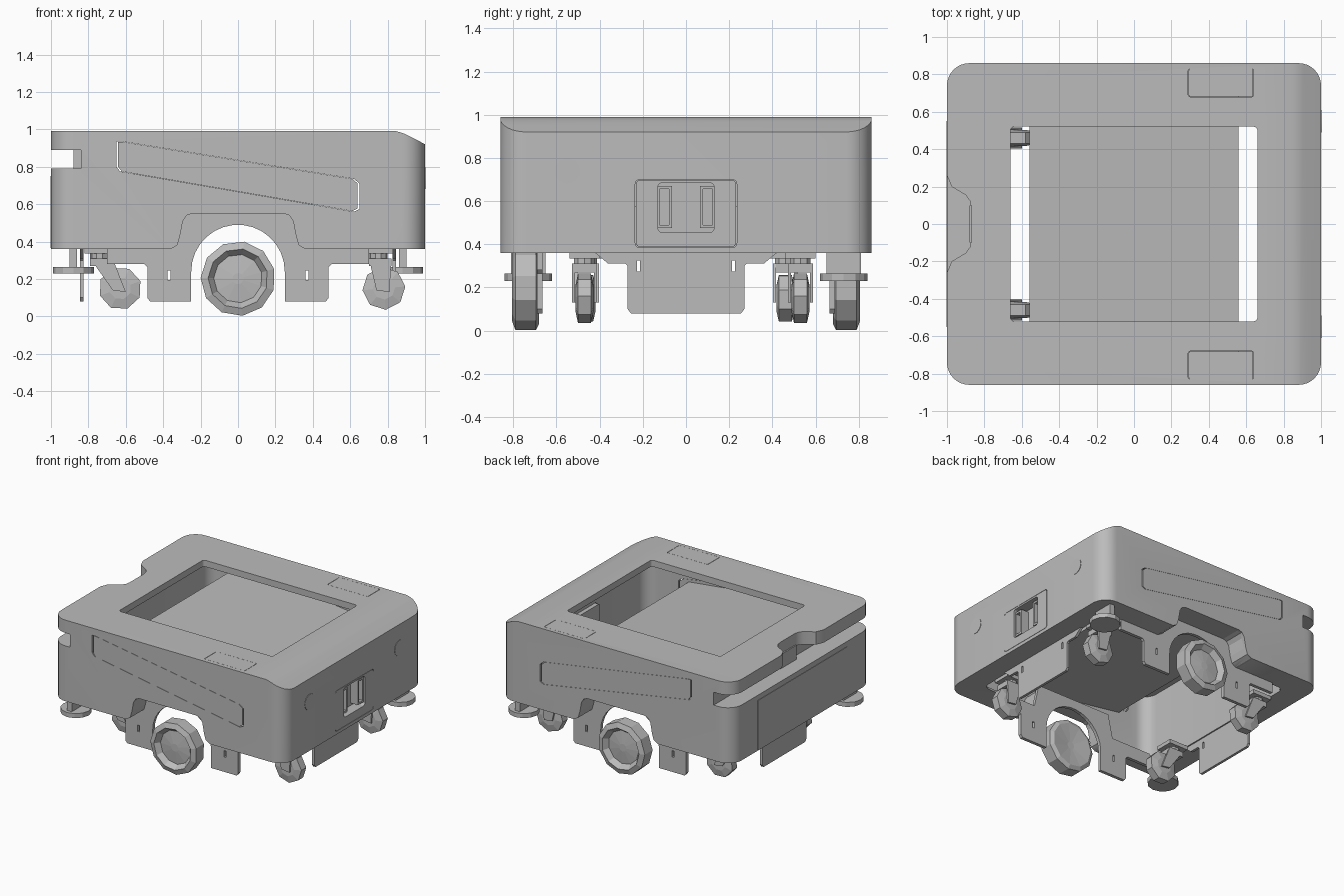
import bpy, bmesh, math
from mathutils import Vector

cube = bpy.data.objects.get("Cube")
if cube:
    bpy.data.objects.remove(cube, do_unlink=True)

grey = bpy.data.materials.new("light grey")
grey.use_nodes = True
grey.diffuse_color = (0.5, 0.5, 0.5, 1)
grey.node_tree.nodes["Principled BSDF"].inputs["Base Color"].default_value = (0.5, 0.5, 0.5, 1)


def finish(name, bm):
    bmesh.ops.recalc_face_normals(bm, faces=bm.faces[:])
    mesh = bpy.data.meshes.new(name)
    bm.to_mesh(mesh)
    bm.free()
    mesh.materials.append(grey)
    ob = bpy.data.objects.new(name, mesh)
    bpy.context.collection.objects.link(ob)
    return ob


def place(axis, u, v, w):
    return {"x": (w, u, v), "y": (u, w, v), "z": (u, v, w)}[axis]


def prism(name, points, axis, lo, hi):
    """Extrude a closed outline along an axis."""
    bm = bmesh.new()
    face = bm.faces.new([bm.verts.new(place(axis, u, v, lo)) for u, v in points])
    new = bmesh.ops.extrude_face_region(bm, geom=[face])["geom"]
    shift = Vector(place(axis, 0, 0, hi - lo))
    bmesh.ops.translate(bm, vec=shift, verts=[g for g in new if isinstance(g, bmesh.types.BMVert)])
    return finish(name, bm)


def arc(cu, cv, r, start, end, steps):
    angles = [math.radians(start + (end - start) * i / steps) for i in range(steps + 1)]
    return [(cu + r * math.cos(a), cv + r * math.sin(a)) for a in angles]


def rounded(u0, v0, u1, v1, r, steps=4):
    return (arc(u1 - r, v1 - r, r, 0, 90, steps) + arc(u0 + r, v1 - r, r, 90, 180, steps)
            + arc(u0 + r, v0 + r, r, 180, 270, steps) + arc(u1 - r, v0 + r, r, 270, 360, steps))


def rect(u0, v0, u1, v1):
    return [(u0, v0), (u1, v0), (u1, v1), (u0, v1)]


def mirrored(points):
    return points + [(-u, v) for u, v in reversed(points)]


def cut(ob, cutter):
    mod = ob.modifiers.new("cut", "BOOLEAN")
    mod.object, mod.operation, mod.solver = cutter, "DIFFERENCE", "EXACT"
    bpy.context.view_layer.objects.active = ob
    bpy.ops.object.modifier_apply(modifier=mod.name)
    bpy.data.objects.remove(cutter, do_unlink=True)


def panel(name, ob, points, axis, lo, hi):
    """Cut an outline out of ob and refill it, leaving a fine gap."""
    cut(ob, prism("panel_cutter", points, axis, lo - 0.02, hi + 0.02))
    cu = sum(p[0] for p in points) / len(points)
    cv = sum(p[1] for p in points) / len(points)
    return prism(name, [(cu + (u - cu) * 0.985, cv + (v - cv) * 0.985) for u, v in points], axis, lo, hi)


def smooth(ob):
    bpy.ops.object.select_all(action="DESELECT")
    ob.select_set(True)
    bpy.context.view_layer.objects.active = ob
    bpy.ops.object.shade_smooth_by_angle(angle=math.radians(35))


def lathe(name, rings, sides, centre, turn=0.0):
    """Turn (radius, offset) rings about the y axis through centre."""
    bm = bmesh.new()
    loops = []
    for r, off in rings:
        loops.append([bm.verts.new(Vector(centre) + Vector((x, off, z)))
                      for x, z in arc(0, 0, r, turn, turn + 360, sides)[:-1]])
    for a, b in zip(loops, loops[1:]):
        for i in range(sides):
            j = (i + 1) % sides
            bm.faces.new((a[i], a[j], b[j], b[i]))
    bm.faces.new(loops[0])
    bm.faces.new(loops[-1])
    return finish(name, bm)


# Hollow body shell with rounded corners, open above and below
body = prism("body", rounded(-1, -0.86, 1, 0.86, 0.12, 8), "z", 0.36, 0.99)
cut(body, prism("cavity_cutter", rounded(-0.82, -0.835, 0.93, 0.835, 0.1, 6), "z", 0.375, 0.94))
cut(body, prism("floor_cutter", rounded(-0.815, -0.67, 0.825, 0.67, 0.05), "z", 0.2, 0.5))
cut(body, prism("opening_cutter", rounded(-0.66, -0.52, 0.66, 0.52, 0.02), "z", 0.8, 1.2))
nose = [(0.84, 0.992), (0.89, 0.977), (0.94, 0.952), (1.01, 0.915), (1.1, 0.915), (1.1, 1.1), (0.84, 1.1)]
cut(body, prism("nose_cutter", nose, "y", -1, 1))
cut(body, prism("slot_cutter", rect(-1.1, 0.79, -0.84, 0.89), "y", -1, 1))

# Finger cutout in the end of the top plate
scoop = [(-1.1, -0.26), (-1, -0.26), (-0.975, -0.2), (-0.9, -0.155), (-0.875, -0.12), (-0.87, -0.08)]
scoop += [(u, -v) for u, v in reversed(scoop)]
cut(body, prism("scoop_cutter", scoop, "z", 0.84, 1.1))

# Wheel arches through both sides
arch = mirrored([(-0.36, 0.3), (-0.36, 0.36), (-0.325, 0.38), (-0.31, 0.43), (-0.295, 0.51),
                 (-0.275, 0.54), (-0.245, 0.55)])
cut(body, prism("arch_cutter", arch, "y", -1, 1))

# End panel with a recessed socket window
socket_panel = panel("socket_panel", body, rounded(-0.235, 0.385, 0.235, 0.70, 0.02), "x", 0.9, 1.0)
cut(socket_panel, prism("window_cutter", rounded(-0.13, 0.455, 0.13, 0.685, 0.02), "x", 0.92, 1.1))

# Slanted side bands, top hatches, sockets and end buttons
band = [(-0.65, 0.80), (-0.63, 0.775), (0.62, 0.56), (0.65, 0.575), (0.65, 0.71), (0.62, 0.735),
        (-0.62, 0.935), (-0.65, 0.935)]
for s in (-1, 1):
    panel("side_band", body, band, "y", *sorted((s * 0.835, s * 0.86)))
    panel("top_hatch", body, rounded(0.29, s * 0.755 - 0.075, 0.64, s * 0.755 + 0.075, 0.01), "z", 0.945, 0.99)
    sock = prism("socket", rect(s * 0.1 - 0.035, 0.475, s * 0.1 + 0.035, 0.67), "x", 0.9, 0.985)
    cut(sock, prism("socket_cutter", rect(s * 0.1 - 0.022, 0.49, s * 0.1 + 0.022, 0.655), "x", 0.95, 1.1))
    prism("end_button", arc(s * 0.55, 0.74, 0.06, 0, 360, 24)[:-1], "x", 0.99, 1.003)
smooth(body)
prism("end_door", rect(-0.55, 0.365, 0.55, 0.75), "x", -1.003, -0.99)
prism("slot_sensor", rect(-0.88, -0.1, -0.83, 0.1), "z", 0.78, 0.9)

# Sloping load deck, reaching under the rim on both sides
deck = [(-0.56, 0.74), (0.56, 0.575), (0.56, 0.725), (-0.56, 0.855)]
prism("load_deck", deck, "y", -0.834, 0.834)

# Drive wheels, wheel wells and arched inner skirts on both sides
skirt_half = [(-0.7, 0.38), (-0.7, 0.28), (-0.5, 0.28), (-0.485, 0.265), (-0.485, 0.1), (-0.47, 0.08),
              (-0.25, 0.08)] + arc(0, 0.24, 0.25, 180, 96, 7)
skirt = mirrored(skirt_half) + [(0.36, 0.38), (0.32, 0.56), (-0.32, 0.56), (-0.36, 0.38)]
well = arch[1:-1]
well += [(u * 1.04, 0.36 + (v - 0.36) * 1.07) for u, v in reversed(well)]
for s in (-1, 1):
    prism("wheel_well", well, "y", *sorted((s * 0.67, s * 0.85)))
    plate = prism("side_skirt", skirt, "y", *sorted((s * 0.665, s * 0.69)))
    for x in (-0.37, 0.37):
        cut(plate, prism("hole_cutter", rect(x - 0.008, 0.195, x + 0.008, 0.245), "y", -1, 1))
    rings = [(0.03, 0.03), (0.13, 0.02), (0.16, 0.06), (0.2, 0.045), (0.2, -0.05), (0.17, -0.065), (0.03, -0.05)]
    lathe("drive_wheel", [(r, s * o) for r, o in rings], 11, (0, s * 0.745, 0.202), 15)

# Hanging skirts at both ends
end_half = [(-0.42, 0.38), (-0.42, 0.36), (-0.36, 0.31), (-0.28, 0.31), (-0.27, 0.3), (-0.27, 0.1), (-0.255, 0.08)]
for s in (-1, 1):
    plate = prism("end_skirt", mirrored(end_half), "x", *sorted((s * 0.825, s * 0.845)))
    for y in (-0.22, 0.22):
        cut(plate, prism("hole_cutter", rect(y - 0.008, 0.275, y + 0.008, 0.325), "x", -1, 1))

# Four trailing casters
for pivot, wheel, y, turn in ((-0.74, -0.63, -0.46, 20), (-0.74, -0.63, 0.46, 20),
                              (0.75, 0.78, -0.47, 5), (0.75, 0.78, 0.53, 5)):
    prism("caster_plate", rect(pivot - 0.08, y - 0.07, pivot + 0.08, y + 0.07), "z", 0.335, 0.365)
    prism("caster_swivel", arc(pivot, y, 0.05, 0, 360, 10)[:-1], "z", 0.27, 0.34)
    for t in (-1, 1):
        fork = [(pivot - 0.05, 0.31), (wheel - 0.04, 0.14), (wheel + 0.03, 0.13), (pivot + 0.07, 0.31)]
        prism("caster_fork", fork, "y", y + t * 0.05 - 0.007, y + t * 0.05 + 0.007)
    prism("caster_bridge", rect(pivot - 0.05, y - 0.057, pivot + 0.07, y + 0.057), "z", 0.27, 0.31)
    lathe("caster_wheel", [(0.06, -0.042), (0.115, -0.03), (0.115, 0.03), (0.06, 0.042)], 8,
          (wheel, y, 0.15), turn)

# Scanners under two opposite corners
for s in (-1, 1):
    x, y = s * 0.88, s * 0.73
    prism("scanner_head", arc(x, y, 0.11, 0, 360, 12)[:-1], "z", 0.23, 0.265)
    prism("scanner_neck", rect(x - 0.02, y - 0.08, x + 0.02, y + 0.08), "z", 0.26, 0.365)
